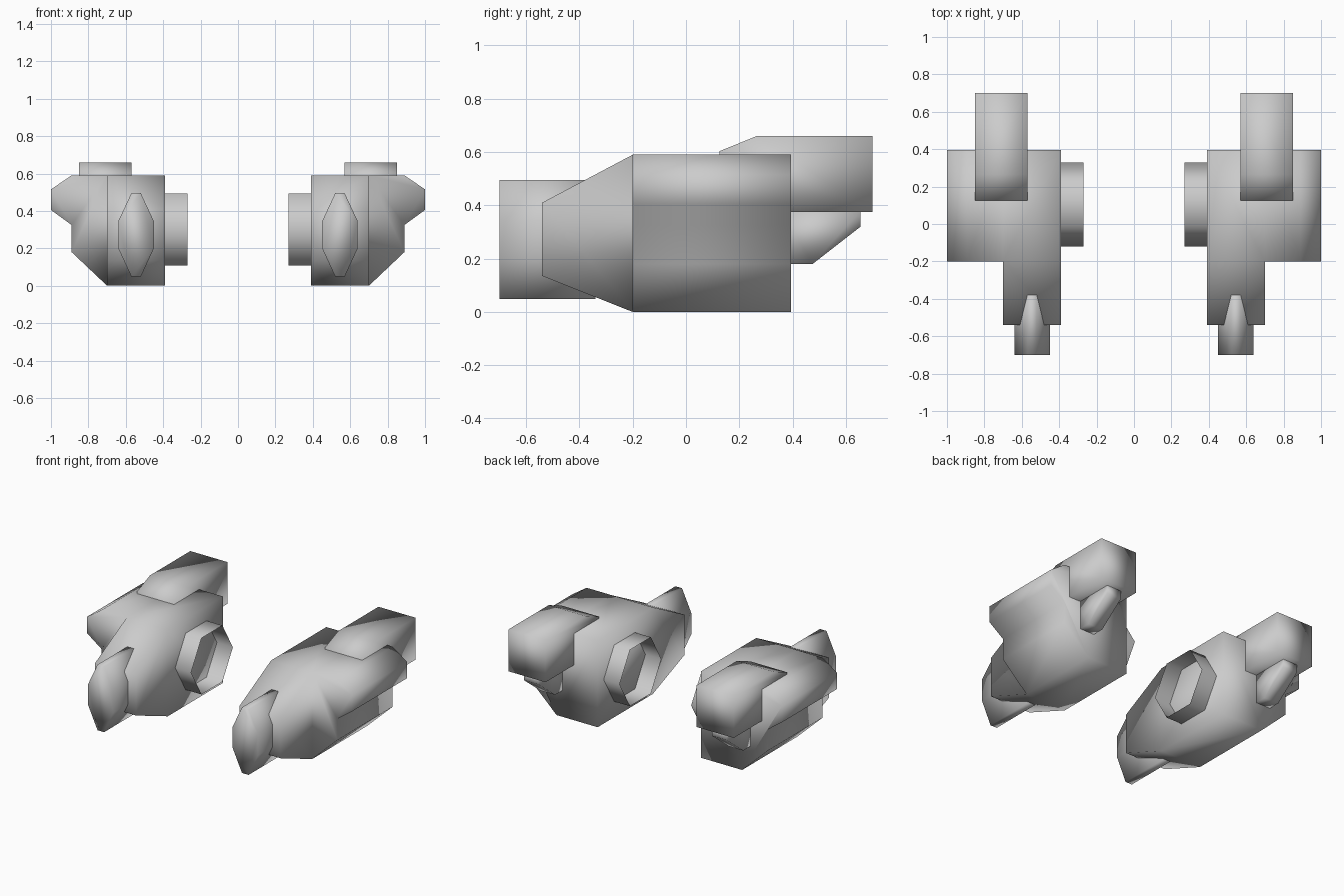
import bpy, bmesh, math

if "Cube" in bpy.data.objects:
    bpy.data.objects.remove(bpy.data.objects["Cube"])


def prism(profile, axis, a, b, caps=True):
    """Extrude a 2D profile from a to b along 'x' or 'y' and return a bmesh."""
    bm = bmesh.new()

    def place(p, d):
        return (d, p[0], p[1]) if axis == 'x' else (p[0], d, p[1])

    start = [bm.verts.new(place(p, a)) for p in profile]
    end = [bm.verts.new(place(p, b)) for p in profile]
    n = len(profile)
    for i in range(n):
        j = (i + 1) % n
        bm.faces.new((start[i], start[j], end[j], end[i]))
    if caps:
        bm.faces.new(start)
        bm.faces.new(end)
    return bm


def finish(bm, name):
    """Turn a bmesh into a smooth object mirrored to the other side."""
    bmesh.ops.recalc_face_normals(bm, faces=bm.faces)
    for f in bm.faces:
        f.smooth = True
    me = bpy.data.meshes.new(name)
    bm.to_mesh(me)
    bm.free()
    ob = bpy.data.objects.new(name, me)
    bpy.context.collection.objects.link(ob)
    ob.modifiers.new("Mirror", 'MIRROR').use_axis[0] = True
    return ob


# Main housing: cross-section extruded front to back
section = [(0.39, 0), (0.70, 0), (0.89, 0.18), (0.89, 0.325), (1.0, 0.405),
           (1.0, 0.515), (0.89, 0.59), (0.70, 0.59), (0.39, 0.59)]
bm = prism(section, 'y', -0.20, 0.395)
bm.verts.ensure_lookup_table()
bmesh.ops.connect_verts(bm, verts=[bm.verts[1], bm.verts[7]])

# Tapered nose drawn out of the inner part of the front face
inner = [f for f in bm.faces if all(v.co.y < -0.1 and v.co.x < 0.75 for v in f.verts)]
ext = bmesh.ops.extrude_face_region(bm, geom=inner)
bmesh.ops.delete(bm, geom=[f for f in inner if f.is_valid], context='FACES_ONLY')
for v in (g for g in ext["geom"] if isinstance(g, bmesh.types.BMVert)):
    v.co.y = -0.54
    v.co.z = 0.41 if v.co.z > 0.3 else 0.135
finish(bm, "housing")

# Tall eight-sided front fin
fin = [(0.52, 0.048), (0.57, 0.048), (0.64, 0.20), (0.64, 0.345),
       (0.57, 0.495), (0.52, 0.495), (0.45, 0.345), (0.45, 0.20)]
finish(prism(fin, 'y', -0.70, -0.34), "front_fin")

# Rear box on top, with a sloped leading edge
box = [(0.125, 0.375), (0.70, 0.375), (0.70, 0.66), (0.265, 0.66), (0.125, 0.603)]
finish(prism(box, 'x', 0.57, 0.85), "rear_box")

# Narrow bracket under the rear box
bracket = [(0.36, 0.18), (0.475, 0.18), (0.655, 0.32), (0.655, 0.38), (0.36, 0.38)]
finish(prism(bracket, 'x', 0.655, 0.765), "rear_bracket")

# Open hexagonal socket on the inner side
hexagon = [(0.105 + 0.225 * math.cos(math.radians(60 * i)),
            0.30 + 0.222 * math.sin(math.radians(60 * i))) for i in range(6)]
finish(prism(hexagon, 'x', 0.27, 0.395, caps=False), "inner_socket")
